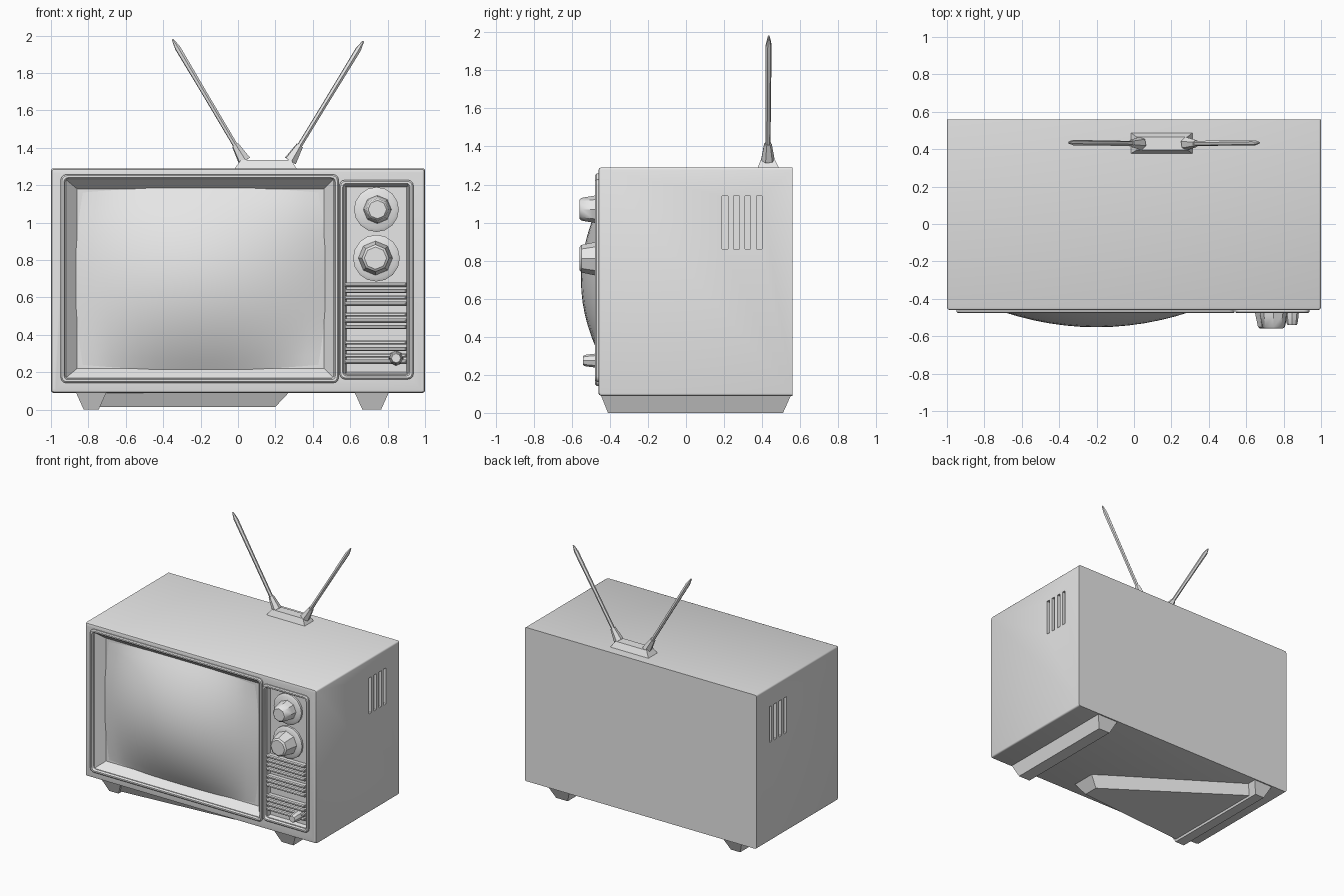
import bpy, bmesh, math
from mathutils import Vector

if "Cube" in bpy.data.objects:
    bpy.data.objects.remove(bpy.data.objects["Cube"])

grey = bpy.data.materials.new("plain grey")
grey.diffuse_color = (0.8, 0.8, 0.8, 1)
grey.use_nodes = True
grey.node_tree.nodes["Principled BSDF"].inputs["Base Color"].default_value = grey.diffuse_color


def make(name, verts, faces, angle=35):
    me = bpy.data.meshes.new(name)
    me.from_pydata([tuple(v) for v in verts], [], faces)
    me.materials.append(grey)
    bm = bmesh.new()
    bm.from_mesh(me)
    bmesh.ops.recalc_face_normals(bm, faces=bm.faces)
    bm.to_mesh(me)
    bm.free()
    ob = bpy.data.objects.new(name, me)
    bpy.context.collection.objects.link(ob)
    smooth(ob, angle)
    return ob


def smooth(ob, angle=35):
    bpy.ops.object.select_all(action='DESELECT')
    ob.select_set(True)
    bpy.context.view_layer.objects.active = ob
    bpy.ops.object.shade_smooth_by_angle(angle=math.radians(angle))


def loft(name, rings, closed=False, angle=35):
    """Skin a list of equal-length rings; cap the ends unless closed."""
    n, m = len(rings[0]), len(rings)
    verts = [p for r in rings for p in r]
    faces = []
    for i in range(m if closed else m - 1):
        a, b = i * n, (i + 1) % m * n
        faces += [(a + j, a + (j + 1) % n, b + (j + 1) % n, b + j) for j in range(n)]
    if not closed:
        faces += [tuple(range(n)), tuple(range((m - 1) * n, m * n))]
    return make(name, verts, faces, angle)


def rect_y(x0, x1, z0, z1, y, inset=0.0, r=0.0):
    """Rectangle facing the front, with optional rounded corners."""
    x0, x1, z0, z1 = x0 + inset, x1 - inset, z0 + inset, z1 - inset
    if r == 0:
        return [(x0, y, z0), (x1, y, z0), (x1, y, z1), (x0, y, z1)]
    pts = []
    for cx, cz, a0 in ((x1 - r, z1 - r, 0), (x0 + r, z1 - r, 90),
                       (x0 + r, z0 + r, 180), (x1 - r, z0 + r, 270)):
        for k in range(4):
            a = math.radians(a0 + 30 * k)
            pts.append((cx + r * math.cos(a), y, cz + r * math.sin(a)))
    return pts


def rect_z(x0, x1, y0, y1, z):
    return [(x0, y0, z), (x1, y0, z), (x1, y1, z), (x0, y1, z)]


def box(name, x0, x1, y0, y1, z0, z1):
    return loft(name, [rect_z(x0, x1, y0, y1, z0), rect_z(x0, x1, y0, y1, z1)])


def tube(name, pts, radii, n=6):
    """Straight or bent rod with a radius at each point."""
    d = (Vector(pts[-1]) - Vector(pts[0])).normalized()
    u = d.orthogonal().normalized()
    w = d.cross(u)
    rings = [[Vector(p) + r * (math.cos(2 * math.pi * k / n) * u + math.sin(2 * math.pi * k / n) * w)
              for k in range(n)] for p, r in zip(pts, radii)]
    return loft(name, rings)


# Cabinet with softened front edge
CAB = (-1, 1, 0.09, 1.29)
cabinet = loft("cabinet", [rect_y(*CAB, 0.56, 0, 0.012), rect_y(*CAB, -0.445, 0, 0.012),
                           rect_y(*CAB, -0.457, 0.005, 0.012), rect_y(*CAB, -0.46, 0.016, 0.012)])

# Pockets for the screen, the control panel and the side vents
SCREEN = (-0.93, 0.52, 0.16, 1.24)
PANEL = (0.56, 0.92, 0.18, 1.21)
cutters = [
    loft("screen_cutter", [rect_y(*SCREEN, -0.5, -0.005), rect_y(*SCREEN, -0.46, 0.01),
                           rect_y(-0.86, 0.46, 0.22, 1.18, -0.40)]),
    loft("panel_cutter", [rect_y(*PANEL, -0.5), rect_y(*PANEL, -0.43, 0.02)])]
for s in (-1, 1):
    for k in range(4):
        y = 0.205 + 0.06 * k
        x = sorted((s * 0.965, s * 1.05))
        cutters.append(box("vent_cutter", x[0], x[1], y - 0.015, y + 0.015, 0.86, 1.14))
for c in cutters:
    mod = cabinet.modifiers.new("cut", 'BOOLEAN')
    mod.operation, mod.solver, mod.object = 'DIFFERENCE', 'EXACT', c
    bpy.context.view_layer.objects.active = cabinet
    bpy.ops.object.modifier_apply(modifier=mod.name)
    bpy.data.objects.remove(c, do_unlink=True)
smooth(cabinet)


# Raised rims around both pockets
def rim(name, area, w):
    loft(name, [rect_y(*area, -0.45, -w, 0.03), rect_y(*area, -0.47, -w, 0.03),
                rect_y(*area, -0.477, -w * 0.6, 0.025), rect_y(*area, -0.477, 0.0, 0.02),
                rect_y(*area, -0.44, 0.012, 0.02)], closed=True)


rim("screen_rim", SCREEN, 0.018)
rim("panel_rim", PANEL, 0.018)

# Bulging picture tube
N = 16
verts, faces = [], []
for j in range(N + 1):
    for i in range(N + 1):
        u, v = 2 * i / N - 1, 2 * j / N - 1
        # sides bow outward and corners pull in
        x = -0.20 + 0.67 * u * (1 - 0.06 * v * v)
        z = 0.70 + 0.49 * v * (1 - 0.06 * u * u)
        verts.append((x, -0.405 - 0.147 * (1 - u * u) * (1 - v * v), z))
for j in range(N):
    for i in range(N):
        a = j * (N + 1) + i
        faces.append((a, a + 1, a + N + 2, a + N + 1))
make("screen", verts, faces, 60)

# Control knobs on dished dials
for name, x, z, r, y in (("upper_knob", 0.745, 1.07, 0.07, -0.56),
                         ("lower_knob", 0.735, 0.81, 0.085, -0.56),
                         ("small_knob", 0.845, 0.275, 0.035, -0.54)):
    tube(name, [(x, -0.42, z), (x, -0.49, z), (x, y + 0.01, z), (x, y, z)],
         [r * 1.15, r, r * 0.85, r * 0.7], 8)
for name, z, r in (("upper_dial", 1.07, 0.12), ("lower_dial", 0.81, 0.125)):
    tube(name, [(0.74, -0.42, z), (0.74, -0.445, z), (0.74, -0.455, z)], [r, r, r * 0.85], 16)

# Speaker grille slats in three groups
for z0, count in ((0.555, 4), (0.43, 3), (0.245, 4)):
    for k in range(count):
        z = z0 + 0.034 * k
        loft("grille_slat", [rect_y(0.57, 0.90, z, z + 0.022, -0.42),
                             rect_y(0.57, 0.90, z, z + 0.022, -0.462),
                             rect_y(0.57, 0.90, z, z + 0.022, -0.47, 0.006)])

# Tapered runners under the cabinet
for name, x0, x1 in (("left_runner", -0.87, -0.70), ("right_runner", 0.62, 0.81)):
    loft(name, [rect_z(x0, x1, -0.45, 0.555, 0.10),
                rect_z(x0 + 0.045, x1 - 0.045, -0.41, 0.51, 0.0)])

# Sloping belly plate beside the left runner
loft("belly_plate", [[(-0.76, -0.44, 0.10), (0.28, -0.36, 0.10), (0.28, -0.16, 0.10), (-0.76, 0.52, 0.10)],
                     [(-0.76, -0.40, 0.015), (0.2, -0.32, 0.015), (0.2, -0.2, 0.015), (-0.76, 0.46, 0.015)]])

# Antenna base, sockets and rods
loft("antenna_base", [rect_z(-0.02, 0.315, 0.375, 0.49, 1.285),
                      rect_z(0.015, 0.285, 0.395, 0.465, 1.335)])
for side, foot, tip in (("left", (0.035, 0.43, 1.33), (-0.35, 0.435, 1.98)),
                        ("right", (0.28, 0.43, 1.33), (0.67, 0.435, 1.97))):
    a, b = Vector(foot), Vector(tip)
    tube(side + "_socket", [a, a.lerp(b, 0.13)], [0.036, 0.02])
    tube(side + "_antenna", [a.lerp(b, t) for t in (0.03, 0.5, 0.93, 1.0)],
         [0.014, 0.014, 0.016, 0.005])
